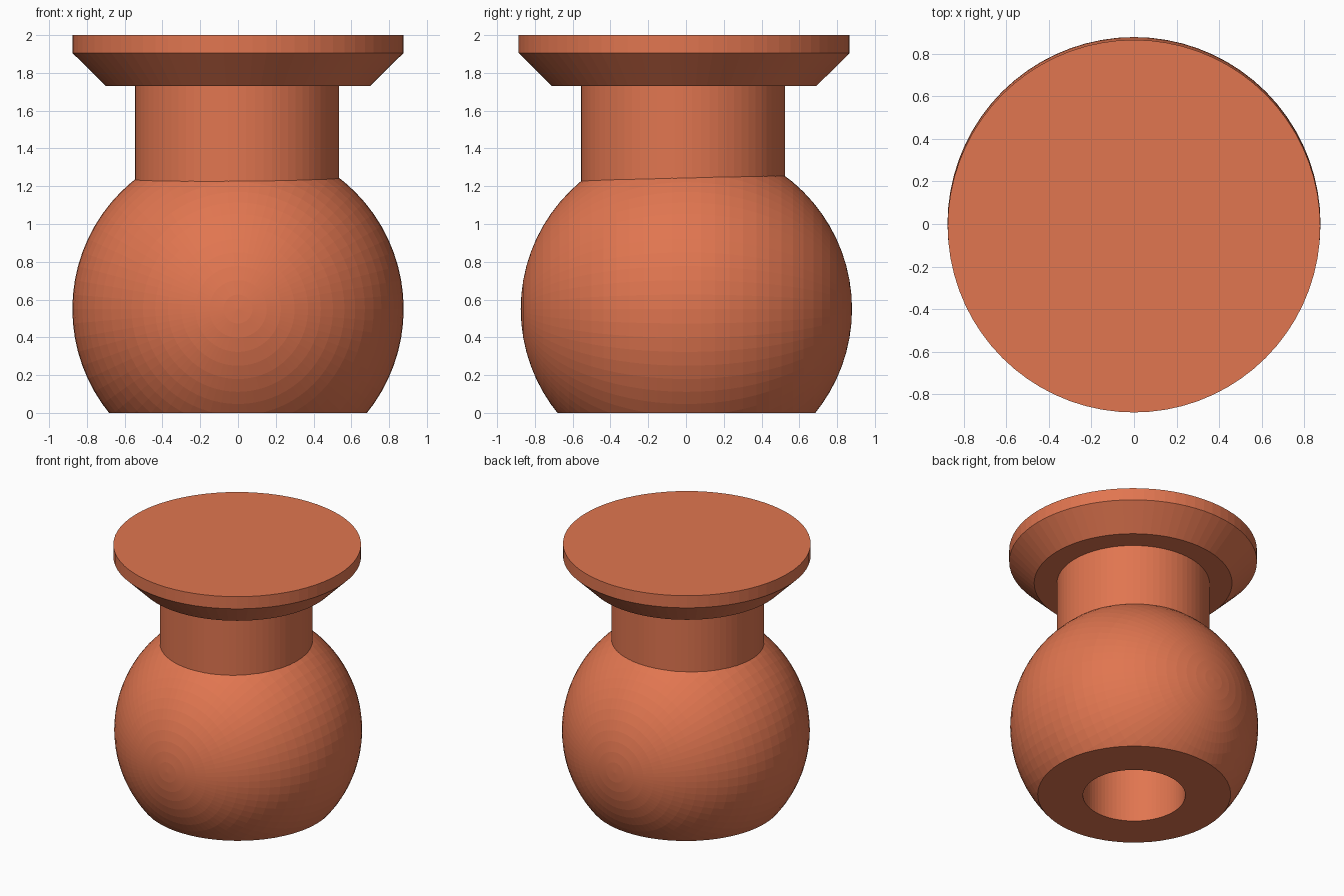
import bpy, bmesh, math
from mathutils import Matrix

if "Cube" in bpy.data.objects:
    bpy.data.objects.remove(bpy.data.objects["Cube"])

SEG = 72

mat = bpy.data.materials.new("terracotta")
mat.diffuse_color = (0.75, 0.18, 0.08, 1)
mat.use_nodes = True
mat.node_tree.nodes["Principled BSDF"].inputs["Base Color"].default_value = mat.diffuse_color


def make_object(name, bm):
    bmesh.ops.recalc_face_normals(bm, faces=bm.faces)
    mesh = bpy.data.meshes.new(name)
    bm.to_mesh(mesh)
    bm.free()
    obj = bpy.data.objects.new(name, mesh)
    mesh.materials.append(mat)
    bpy.context.collection.objects.link(obj)
    return obj


def turned(name, profile, x=0, y=0):
    """Solid of revolution from (radius, z) points, capped at both ends."""
    bm = bmesh.new()
    rings = []
    for r, z in profile:
        rings.append([bm.verts.new((x + r * math.cos(2 * math.pi * i / SEG),
                                    y + r * math.sin(2 * math.pi * i / SEG), z))
                      for i in range(SEG)])
    for a, b in zip(rings, rings[1:]):
        for i in range(SEG):
            j = (i + 1) % SEG
            bm.faces.new((a[i], a[j], b[j], b[i]))
    bm.faces.new(rings[0])
    bm.faces.new(rings[-1])
    return make_object(name, bm)


# Round body: faceted ball with its poles on the y axis, cut flat at the base
bm = bmesh.new()
bmesh.ops.create_uvsphere(
    bm, u_segments=SEG, v_segments=SEG // 2, radius=0.877,
    matrix=Matrix.Translation((0, 0.002, 0.55)) @ Matrix.Rotation(math.pi / 2, 4, 'X'))
cut = bmesh.ops.bisect_plane(bm, geom=bm.verts[:] + bm.edges[:] + bm.faces[:],
                             plane_co=(0, 0, 0), plane_no=(0, 0, 1), clear_inner=True)
bmesh.ops.contextual_create(
    bm, geom=[e for e in cut["geom_cut"] if isinstance(e, bmesh.types.BMEdge)])
body = make_object("body", bm)

# Blind bore in the underside
cutter = turned("bore_cutter", [(0.362, -0.2), (0.362, 1.0)], -0.01, -0.01)
cutter.hide_render = True
cutter.hide_viewport = True
bore = body.modifiers.new("bore", 'BOOLEAN')
bore.operation = 'DIFFERENCE'
bore.solver = 'EXACT'
bore.object = cutter

# Neck
turned("neck", [(0.54, 1.1), (0.54, 1.75)], -0.005, -0.015)

# Flared cap
turned("cap", [(0.70, 1.73), (0.876, 1.905), (0.876, 2.0)], 0, -0.01)
